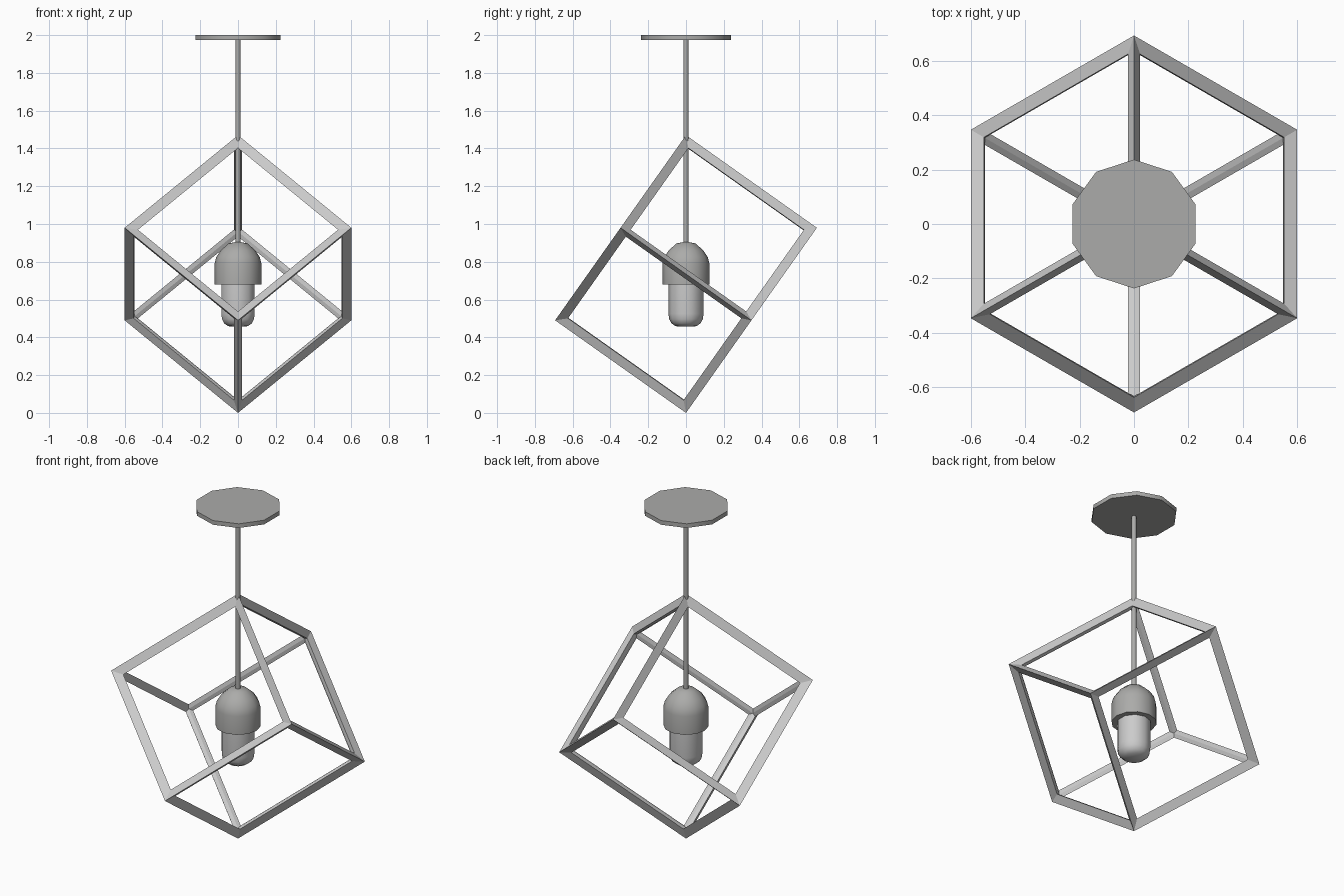
import bpy, bmesh, math
from mathutils import Matrix, Vector

if "Cube" in bpy.data.objects:
    bpy.data.objects.remove(bpy.data.objects["Cube"])


def material(name, r, g, b):
    mat = bpy.data.materials.new(name)
    mat.diffuse_color = (r, g, b, 1)
    mat.use_nodes = True
    mat.node_tree.nodes["Principled BSDF"].inputs["Base Color"].default_value = mat.diffuse_color
    return mat


def new_object(name, bm, mat):
    mesh = bpy.data.meshes.new(name)
    bm.to_mesh(mesh)
    bm.free()
    mesh.materials.append(mat)
    obj = bpy.data.objects.new(name, mesh)
    bpy.context.collection.objects.link(obj)
    return obj


def lathe(name, profile, mat, sides=10):
    """Revolve (radius, height) points around z, first corner facing +y."""
    bm = bmesh.new()
    verts = [bm.verts.new((0, r, z)) for r, z in profile]
    edges = [bm.edges.new(pair) for pair in zip(verts, verts[1:])]
    bmesh.ops.spin(bm, geom=verts + edges, cent=(0, 0, 0), axis=(0, 0, 1),
                   angle=math.tau, steps=sides, use_duplicate=False)
    bmesh.ops.remove_doubles(bm, verts=bm.verts, dist=0.0005)
    bmesh.ops.recalc_face_normals(bm, faces=bm.faces)
    obj = new_object(name, bm, mat)
    bpy.ops.object.select_all(action='DESELECT')
    obj.select_set(True)
    bpy.context.view_layer.objects.active = obj
    bpy.ops.object.shade_smooth_by_angle(angle=math.radians(40))
    return obj


frame_metal = material("frame_metal", 0.61, 0.61, 0.59)
dark_metal = material("dark_metal", 0.41, 0.41, 0.40)
glass = material("bulb_glass", 0.88, 0.88, 0.88)

# Wire cage: a cube balanced on one corner, ridged bars from a wireframe modifier
HALF_DIAGONAL = 0.735
BAR = 0.063
size = (HALF_DIAGONAL - BAR / 2) * 2 / math.sqrt(3)
bm = bmesh.new()
bmesh.ops.create_cube(bm, size=size)
cage = new_object("cage", bm, frame_metal)
k = math.sqrt(2 / 3)
axes = [Vector((k * math.cos(math.radians(a)), k * math.sin(math.radians(a)), 1 / math.sqrt(3)))
        for a in (-90, 30, 150)]
tilt = Matrix(axes).transposed().to_4x4()
cage.matrix_world = Matrix.Translation((0, 0, HALF_DIAGONAL)) @ tilt
wire = cage.modifiers.new("bars", 'WIREFRAME')
wire.thickness = BAR
wire.offset = 0
wire.use_even_offset = True

# Ceiling plate and hanging rod
lathe("ceiling_plate", [(0, 1.975), (0.237, 1.975), (0.237, 2.0), (0, 2.0)], dark_metal)
lathe("rod", [(0, 0.88), (0.0135, 0.88), (0.0135, 1.985), (0, 1.985)], dark_metal)

# Domed lamp socket
lathe("socket", [(0, 0.68), (0.124, 0.68), (0.124, 0.79), (0.115, 0.825), (0.092, 0.86),
                 (0.05, 0.897), (0, 0.907)], dark_metal, sides=12)

# Bulb with a rounded lower end
lathe("bulb", [(0, 0.456), (0.055, 0.459), (0.077, 0.474), (0.089, 0.496), (0.093, 0.525),
               (0.093, 0.7), (0, 0.7)], glass)
